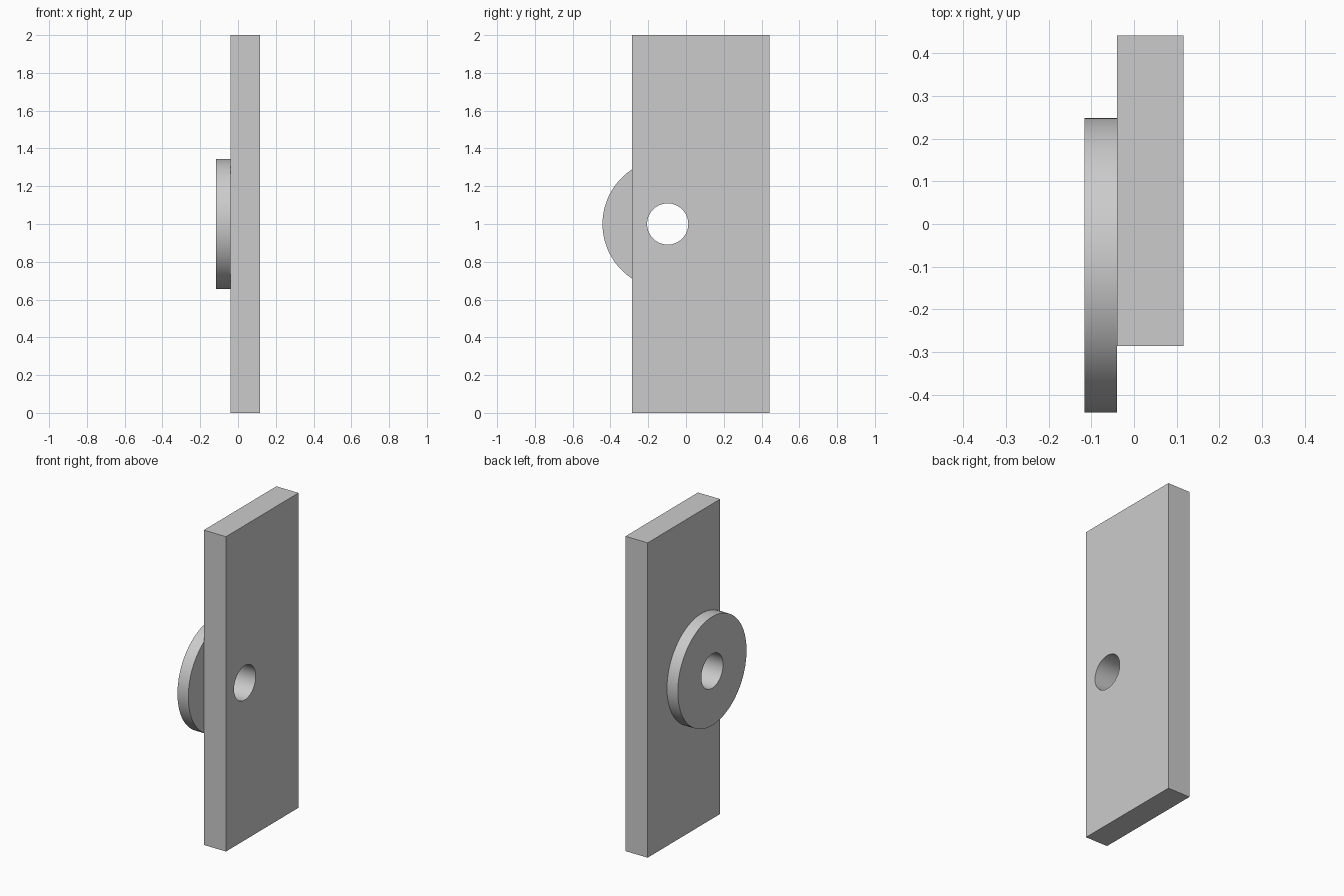
import bpy
from math import pi

default = bpy.data.objects.get("Cube")
if default:
    bpy.data.objects.remove(default, do_unlink=True)

# Shared hole axis, running along x
AXIS_Y, AXIS_Z = -0.097, 1.0
DISC_R, HOLE_R = 0.345, 0.109
X_BACK, X_JOIN, X_FACE = -0.116, -0.04, 0.116

grey = bpy.data.materials.new("light grey")
grey.use_nodes = True
colour = (0.6, 0.6, 0.6, 1.0)
grey.diffuse_color = colour
grey.node_tree.nodes["Principled BSDF"].inputs["Base Color"].default_value = colour


def cylinder(name, radius, x0, x1):
    bpy.ops.mesh.primitive_cylinder_add(
        vertices=96, radius=radius, depth=x1 - x0,
        location=((x0 + x1) / 2, AXIS_Y, AXIS_Z), rotation=(0, pi / 2, 0))
    obj = bpy.context.object
    obj.name = name
    return obj


def drill(obj, cutter):
    mod = obj.modifiers.new("hole", 'BOOLEAN')
    mod.operation = 'DIFFERENCE'
    mod.solver = 'EXACT'
    mod.object = cutter
    bpy.ops.object.select_all(action='DESELECT')
    bpy.context.view_layer.objects.active = obj
    obj.select_set(True)
    bpy.ops.object.modifier_apply(modifier=mod.name)
    obj.data.materials.clear()
    obj.data.materials.append(grey)
    bpy.ops.object.shade_smooth_by_angle(angle=pi / 6)


# Tall rectangular plate
y0, y1 = -0.286, 0.442
bpy.ops.mesh.primitive_cube_add(
    size=1, location=((X_JOIN + X_FACE) / 2, (y0 + y1) / 2, 1))
plate = bpy.context.object
plate.name = "plate"
plate.scale = (X_FACE - X_JOIN, y1 - y0, 2)
bpy.ops.object.transform_apply(location=False, rotation=False, scale=True)

# Round flange on the side of the plate
flange = cylinder("flange", DISC_R, X_BACK, X_JOIN)

# Through hole in both parts
cutter = cylinder("hole_cutter", HOLE_R, -0.3, 0.3)
for part in (plate, flange):
    drill(part, cutter)
bpy.data.objects.remove(cutter, do_unlink=True)
